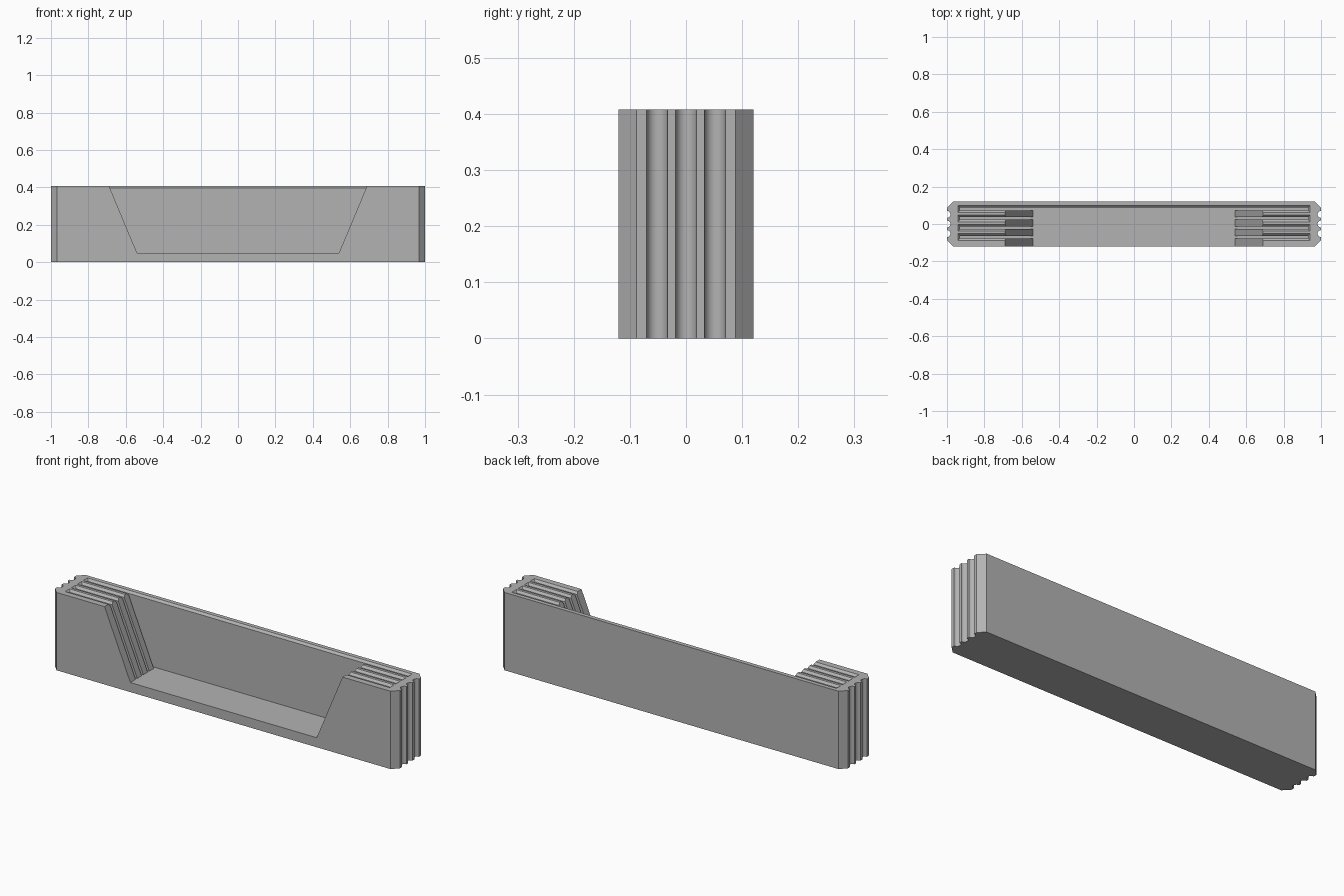
import bpy, bmesh, math

old = bpy.data.objects.get("Cube")
if old:
    bpy.data.objects.remove(old, do_unlink=True)

HEIGHT, HALF_LEN, HALF_DEPTH = 0.408, 1.0, 0.12
FLOOR, BEVEL = 0.05, 0.032
GROOVE_R, GROOVE_PITCH = 0.0185, 0.0515
SLOT_HALF, FLARE = 0.007, 0.011

grey = bpy.data.materials.new("plain grey")
grey.use_nodes = True
grey.diffuse_color = (0.45, 0.45, 0.45, 1)
grey.node_tree.nodes["Principled BSDF"].inputs["Base Color"].default_value = grey.diffuse_color


def loft(name, rings):
    """Closed solid through matching rings of points."""
    bm = bmesh.new()
    loops = [[bm.verts.new(p) for p in ring] for ring in rings]
    n = len(loops[0])
    for a, b in zip(loops, loops[1:]):
        for i in range(n):
            j = (i + 1) % n
            bm.faces.new((a[i], a[j], b[j], b[i]))
    bm.faces.new(loops[0])
    bm.faces.new(loops[-1])
    bmesh.ops.recalc_face_normals(bm, faces=bm.faces)
    mesh = bpy.data.meshes.new(name)
    bm.to_mesh(mesh)
    bm.free()
    mesh.materials.append(grey)
    obj = bpy.data.objects.new(name, mesh)
    bpy.context.collection.objects.link(obj)
    return obj


def cut(target, cutter):
    """Subtract the cutter and discard it."""
    mod = target.modifiers.new("cut", 'BOOLEAN')
    mod.operation, mod.solver, mod.object = 'DIFFERENCE', 'EXACT', cutter
    bpy.context.view_layer.objects.active = target
    bpy.ops.object.modifier_apply(modifier=mod.name)
    bpy.data.objects.remove(cutter, do_unlink=True)


# Block outline: bevelled corners and three round grooves on each end
end = [(HALF_LEN - BEVEL, -HALF_DEPTH), (HALF_LEN, BEVEL - HALF_DEPTH)]
for k in (-1, 0, 1):
    for s in range(13):
        a = math.pi * s / 12
        end.append((HALF_LEN - GROOVE_R * math.sin(a),
                    k * GROOVE_PITCH - GROOVE_R * math.cos(a)))
end += [(HALF_LEN, HALF_DEPTH - BEVEL), (HALF_LEN - BEVEL, HALF_DEPTH)]
outline = end + [(-x, -y) for x, y in end]
block = loft("holder_block", [[(x, y, z) for x, y in outline] for z in (0, HEIGHT)])


# Four long slots with flared mouths
def slot_ring(yc, grow, z):
    hx, hy = 0.93 + grow, SLOT_HALF + grow
    return [(sx * hx, yc + sy * hy, z) for sx, sy in ((-1, -1), (1, -1), (1, 1), (-1, 1))]


for i in range(4):
    yc = 0.08 - 0.05 * i
    cut(block, loft("slot_cutter", [
        slot_ring(yc, 0, FLOOR), slot_ring(yc, 0, HEIGHT - FLARE),
        slot_ring(yc, FLARE, HEIGHT), slot_ring(yc, FLARE, HEIGHT + 0.05)]))

# Wide tapered window through the front, ending inside the rear slot
over = 0.05
slope = (0.69 - 0.54) / (HEIGHT - FLOOR)
top_x = 0.69 + slope * over
window = [(-0.54, FLOOR), (0.54, FLOOR), (top_x, HEIGHT + over), (-top_x, HEIGHT + over)]
cut(block, loft("window_cutter", [[(x, y, z) for x, z in window] for y in (-0.2, 0.08)]))

# Smooth grooves, crisp edges
bpy.ops.object.select_all(action='DESELECT')
block.select_set(True)
bpy.context.view_layer.objects.active = block
bpy.ops.object.shade_smooth_by_angle(angle=math.radians(30))
